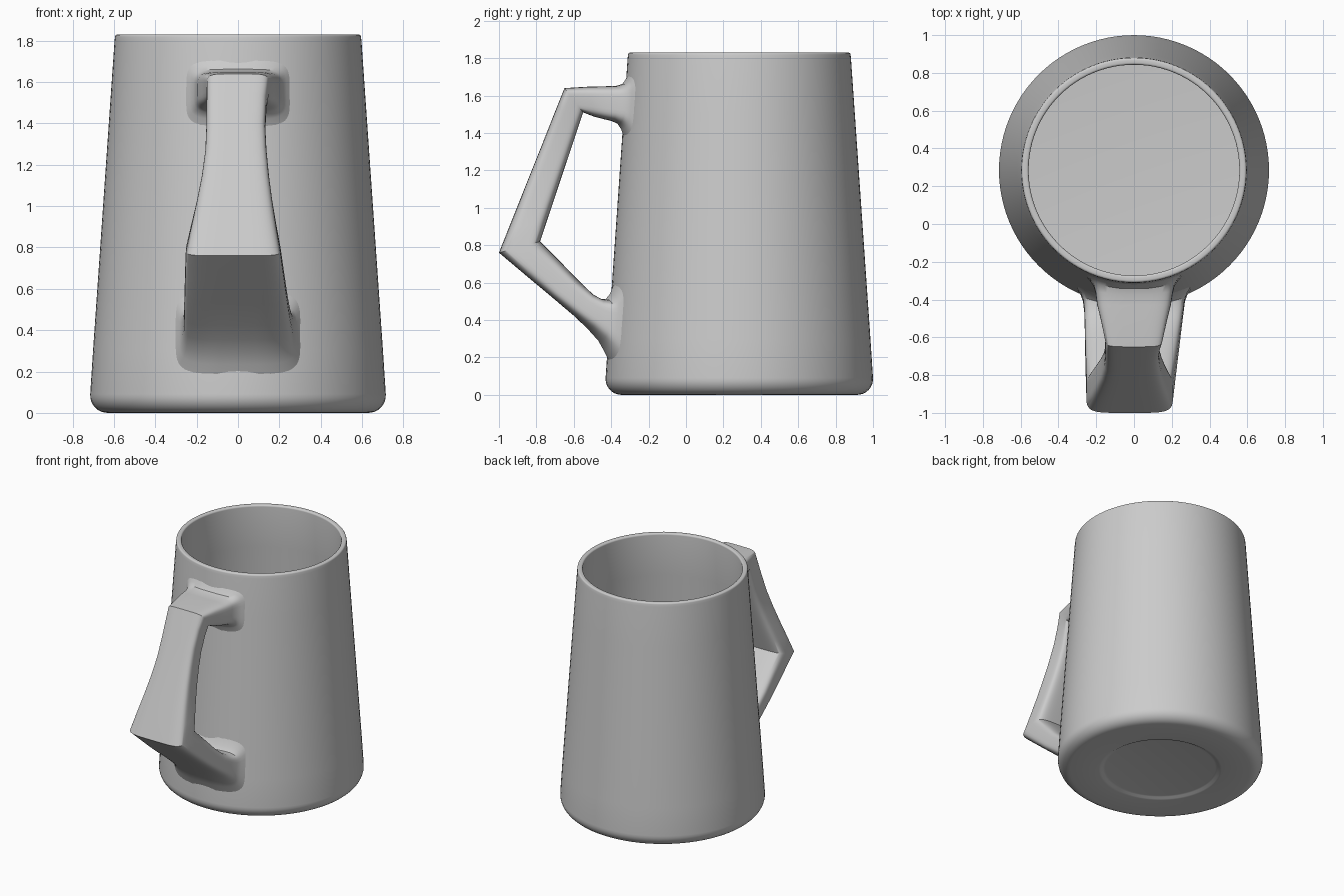
import bpy, math

CY = 0.285                      # y of the cup's axis


def wall_radius(z):
    return 0.722 - 0.0694 * z


def make_object(name, verts, faces):
    me = bpy.data.meshes.new(name)
    me.from_pydata(verts, [], faces)
    ob = bpy.data.objects.new(name, me)
    bpy.context.collection.objects.link(ob)
    bpy.ops.object.select_all(action='DESELECT')
    ob.select_set(True)
    bpy.context.view_layer.objects.active = ob
    bpy.ops.object.mode_set(mode='EDIT')
    bpy.ops.mesh.select_all(action='SELECT')
    bpy.ops.mesh.remove_doubles(threshold=0.0001)
    bpy.ops.mesh.normals_make_consistent(inside=False)
    bpy.ops.object.mode_set(mode='OBJECT')
    bpy.ops.object.shade_smooth_by_angle(angle=math.radians(35))
    return ob


def bridge(rings, n):
    return [(r * n + i, r * n + (i + 1) % n, (r + 1) * n + (i + 1) % n, (r + 1) * n + i)
            for r in range(rings - 1) for i in range(n)]


def arc(cr, cz, rad, a0, a1, steps=8):
    return [(cr + rad * math.cos(math.radians(a0 + (a1 - a0) * k / steps)),
             cz + rad * math.sin(math.radians(a0 + (a1 - a0) * k / steps)))
            for k in range(steps + 1)]


# Cup: lathed profile with recessed foot, rounded base, thin wall and floor
profile = [(0, 0.015), (0.385, 0.015), (0.40, 0.012), (0.415, 0.003), (0.43, 0)]
profile += arc(0.63, 0.085, 0.085, -90, 4)
profile += [(wall_radius(z), z) for z in (0.3, 0.7, 1.1, 1.5, 1.8)]
profile += arc(0.583, 1.818, 0.012, 4, 90, 4) + arc(0.570, 1.818, 0.012, 90, 184, 4)
profile += [(wall_radius(z) - 0.037, z) for z in (1.5, 1.1, 0.7, 0.3)]
profile += arc(0.60, 0.17, 0.072, 4, -90) + [(0, 0.098)]
N = 96
verts = [(r * math.cos(2 * math.pi * i / N), CY + r * math.sin(2 * math.pi * i / N), z)
         for r, z in profile for i in range(N)]
faces = [f for f in bridge(len(profile), N)]
make_object("cup", verts, faces)

# Handle: sections (outer y, z), (inner y, z), left x, right x, wrap onto wall
sections = [
    ((-0.310, 1.72), (-0.335, 1.37), -0.26, 0.26, 1),
    ((-0.329, 1.685), (-0.352, 1.42), -0.235, 0.235, 1),
    ((-0.345, 1.662), (-0.370, 1.450), -0.215, 0.215, 0.9),
    ((-0.375, 1.652), (-0.400, 1.464), -0.203, 0.205, 0.6),
    ((-0.43, 1.65), (-0.44, 1.474), -0.195, 0.195, 0.2),
    ((-0.52, 1.648), (-0.49, 1.487), -0.175, 0.175, 0),
    ((-0.65, 1.64), (-0.55, 1.51), -0.152, 0.150, 0),
    ((-0.688, 1.545), (-0.575, 1.435), -0.152, 0.138, 0),
    ((-0.739, 1.416), (-0.609, 1.332), -0.153, 0.132, 0),
    ((-0.79, 1.287), (-0.643, 1.231), -0.158, 0.138, 0),
    ((-0.843, 1.155), (-0.678, 1.127), -0.175, 0.150, 0),
    ((-0.895, 1.024), (-0.712, 1.025), -0.199, 0.166, 0),
    ((-0.948, 0.892), (-0.746, 0.922), -0.226, 0.185, 0),
    ((-1.0, 0.76), (-0.78, 0.82), -0.252, 0.206, 0),
    ((-0.86, 0.642), (-0.67, 0.71), -0.256, 0.222, 0),
    ((-0.72, 0.525), (-0.57, 0.607), -0.259, 0.238, 0),
    ((-0.60, 0.422), (-0.50, 0.537), -0.261, 0.252, 0.3),
    ((-0.53, 0.353), (-0.465, 0.513), -0.263, 0.262, 0.7),
    ((-0.475, 0.29), (-0.436, 0.511), -0.27, 0.27, 0.95),
    ((-0.445, 0.235), (-0.413, 0.54), -0.283, 0.283, 1),
    ((-0.415, 0.17), (-0.388, 0.61), -0.31, 0.31, 1),
]
M, POWER = 48, 2 / 5


def soft(v):
    return math.copysign(abs(v) ** POWER, v)


verts = []
for (oy, oz), (iy, iz), xl, xr, wrap in sections:
    for i in range(M):
        a = 2 * math.pi * (i + 0.5) / M
        u, t = soft(math.cos(a)), (soft(math.sin(a)) + 1) / 2
        x = (xl + xr) / 2 + u * (xr - xl) / 2
        y, z = iy + (oy - iy) * t, iz + (oz - iz) * t
        r = wall_radius(z)
        verts.append((x, y + wrap * (r - math.sqrt(r * r - x * x)), z))
make_object("handle", verts, bridge(len(sections), M))
